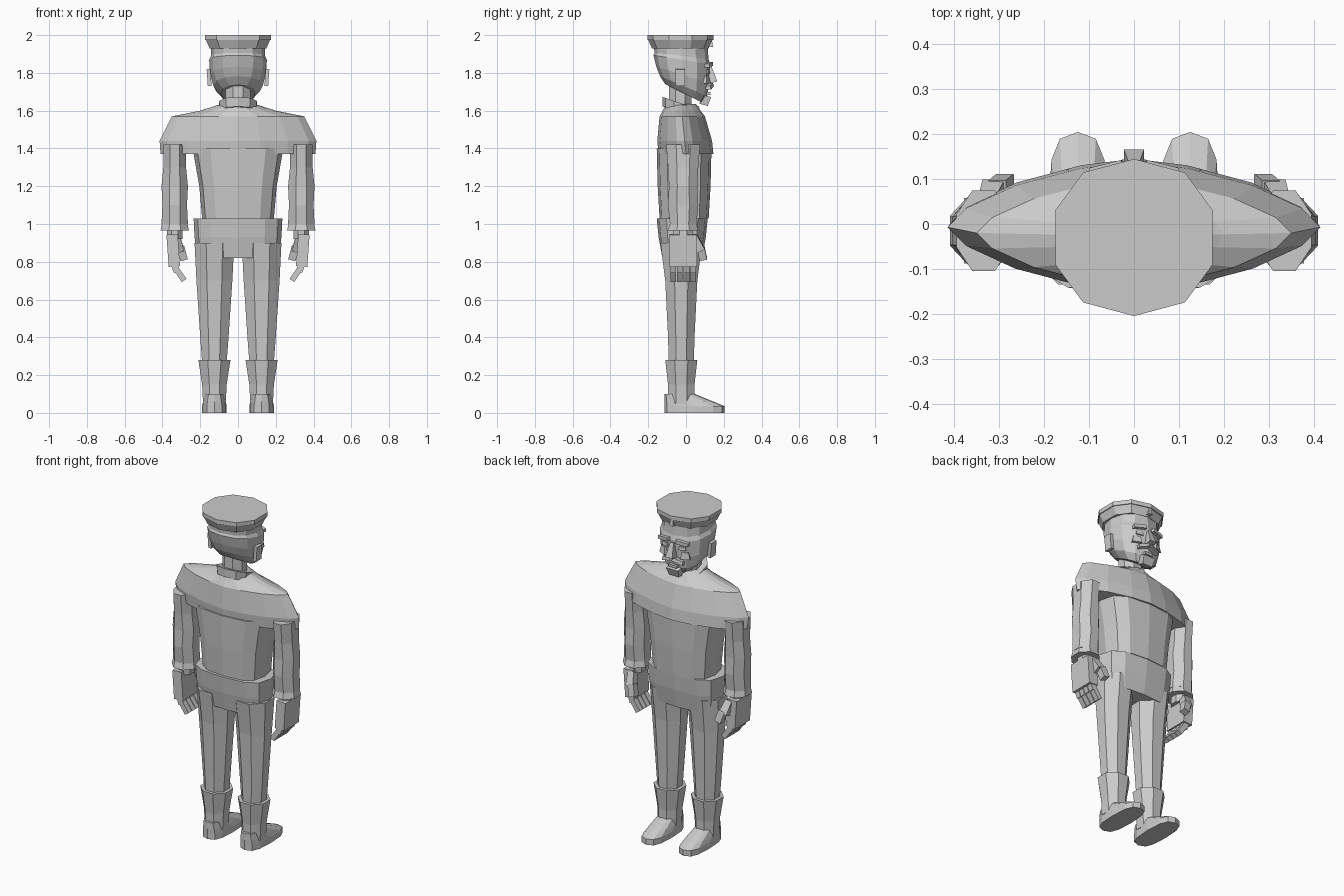
import bpy, bmesh, math
from math import cos, sin, tau, radians, copysign
from mathutils import Vector, Euler

if "Cube" in bpy.data.objects:
    bpy.data.objects.remove(bpy.data.objects["Cube"])

GREY = (0.6, 0.6, 0.6, 1)
mat = bpy.data.materials.new("plain grey")
mat.use_nodes = True
mat.diffuse_color = GREY
mat.node_tree.nodes["Principled BSDF"].inputs["Base Color"].default_value = GREY


def skin(name, rings, pair):
    """Join rings of points into a closed solid; a pair is mirrored across x."""
    bm = bmesh.new()
    loops = [[bm.verts.new(point) for point in ring] for ring in rings]
    for low, high in zip(loops, loops[1:]):
        for i in range(len(low)):
            bm.faces.new((low[i - 1], low[i], high[i], high[i - 1]))
    bm.faces.new(loops[0])
    bm.faces.new(loops[-1])
    bmesh.ops.recalc_face_normals(bm, faces=bm.faces)
    mesh = bpy.data.meshes.new(name)
    bm.to_mesh(mesh)
    bm.free()
    mesh.materials.append(mat)
    part = bpy.data.objects.new(name, mesh)
    bpy.context.collection.objects.link(part)
    if pair:
        mirror = part.modifiers.new("other side", "MIRROR")
        mirror.use_mirror_merge = False


def outline(sides, power=1, phase=0):
    """Unit superellipse: low powers are boxy, high powers are pointed."""
    def bend(value):
        return copysign(abs(value) ** power, value)
    angles = [tau * (i + phase) / sides for i in range(sides)]
    points = [(bend(cos(a)), bend(sin(a))) for a in angles]
    wide = max(x for x, y in points)
    deep = max(y for x, y in points)
    return [(x / wide, y / deep) for x, y in points]


def loft(name, shape, centre, levels, tilt=(0, 0), lean=0, pair=False):
    """Stack a shape at levels of height, half width and half depth."""
    bottom, top = levels[0][0], levels[-1][0]
    rings = []
    for height, width, depth in levels:
        rise = height - bottom
        slope = tilt[0] + (tilt[1] - tilt[0]) * rise / (top - bottom)
        rings.append([(centre[0] + x * width,
                       centre[1] + y * depth + lean * rise,
                       height - slope * y * depth) for x, y in shape])
    skin(name, rings, pair)


def block(name, centre, size, pitch=0, roll=0, yaw=0, taper=1, pair=False):
    """Turned box whose top end is scaled by the taper."""
    turn = Euler((radians(pitch), radians(roll), radians(yaw))).to_matrix()
    rings = []
    for end, scale in ((-1, 1), (1, taper)):
        corners = [(x * scale, y * scale, end) for x, y in SQUARE]
        rings.append([Vector(centre) + turn @ (Vector(c) * Vector(size) / 2)
                      for c in corners])
    skin(name, rings, pair)


SQUARE = outline(sides=4, phase=0.5)
OCTAGON = outline(sides=8, phase=0.5)
LENS = outline(sides=16, power=1.3)
BOXY = outline(sides=12, power=0.7)
SKULL = outline(sides=12, power=0.9)
CROWN = outline(sides=10, power=0.9, phase=0.5)

# Shared landmarks
HEM, ARMPIT, SHOULDER, CAP_TOP = 1.03, 1.37, 1.57, 2
ARM = (0.335, -0.015)
LEG = (0.125, -0.025)
SPINE = (0, -0.01)
NECK = (0, -0.03)

# Jacket: wide lens-shaped shoulders over a narrower trunk
loft("jacket_shoulders", LENS, (0, 0),
     [(ARMPIT, 0.41, 0.145), (1.44, 0.415, 0.145), (SHOULDER, 0.35, 0.12),
      (1.6, 0.2, 0.1), (1.635, 0.09, 0.08)], lean=-0.1)
loft("jacket_trunk", BOXY, SPINE,
     [(HEM, 0.19, 0.13), (1.2, 0.205, 0.14), (1.4, 0.24, 0.145)])
loft("collar", CROWN, NECK,
     [(1.59, 0.095, 0.095), (1.64, 0.1, 0.095)], tilt=(0.35, 0.35))
block("collar_clasp", centre=(0, 0.06, 1.6), size=(0.05, 0.03, 0.05), taper=0.6)

# Sleeves and cuffs
loft("sleeves", OCTAGON, ARM,
     [(1.42, 0.06, 0.09), (1.3, 0.06, 0.08), (1.2, 0.07, 0.075),
      (1.1, 0.065, 0.08), (1, 0.07, 0.07)], pair=True)
loft("cuffs", OCTAGON, ARM,
     [(0.965, 0.075, 0.08), (1, 0.068, 0.07)], pair=True)

# Hands: palm, two-part thumb and four curled fingers
loft("wrists", OCTAGON, ARM, [(0.92, 0.04, 0.05), (1, 0.04, 0.05)], pair=True)
block("palms", centre=(0.343, -0.015, 0.86), size=(0.06, 0.145, 0.17),
      roll=4, pair=True)
for finger in range(4):
    y = ARM[1] + (finger - 1.5) * 0.035
    block(f"finger_{finger}_knuckles", centre=(0.335, y, 0.78),
          size=(0.035, 0.03, 0.07), roll=20, pair=True)
    block(f"finger_{finger}_tips", centre=(0.305, y, 0.73),
          size=(0.03, 0.03, 0.07), roll=35, pair=True)
block("thumb_bases", centre=(0.318, 0.06, 0.895), size=(0.05, 0.05, 0.08),
      pitch=25, roll=12, taper=0.8, pair=True)
block("thumb_tips", centre=(0.295, 0.085, 0.845), size=(0.04, 0.04, 0.07),
      pitch=12, roll=15, pair=True)

# Hips and trousers
loft("hips", BOXY, (0, -0.02),
     [(0.82, 0.215, 0.105), (0.93, 0.23, 0.125), (HEM, 0.235, 0.135)])
loft("trouser_legs", OCTAGON, LEG,
     [(0.2, 0.06, 0.065), (0.4, 0.075, 0.07), (0.7, 0.095, 0.085),
      (0.9, 0.105, 0.11)], pair=True)

# Boots: flared shaft, flat sole and an instep sloping back to the ankle
loft("boot_shafts", OCTAGON, LEG,
     [(0.05, 0.06, 0.07), (0.15, 0.065, 0.07), (0.28, 0.085, 0.085)], pair=True)
loft("boot_soles", BOXY, (LEG[0], 0.045),
     [(0, 0.065, 0.16), (0.035, 0.065, 0.16)], pair=True)
loft("boot_insteps", BOXY, (LEG[0], 0.045),
     [(0.035, 0.065, 0.16), (0.06, 0.06, 0.13), (0.1, 0.05, 0.08)],
     lean=-1.2, pair=True)

# Neck and head, with the jaw tilted down toward the chin
loft("neck", OCTAGON, NECK, [(1.58, 0.065, 0.06), (1.76, 0.065, 0.06)])
loft("head", SKULL, SPINE,
     [(1.69, 0.09, 0.1), (1.73, 0.13, 0.125), (1.79, 0.148, 0.14),
      (1.87, 0.153, 0.15), (1.89, 0.143, 0.143), (1.95, 0.143, 0.143)],
     tilt=(0.5, 0), lean=-0.07)

# Peakless cap with a flaring band
loft("cap_band", CROWN, NECK, [(1.93, 0.15, 0.15), (1.975, 0.17, 0.17)])
loft("cap_crown", CROWN, NECK, [(1.975, 0.175, 0.175), (CAP_TOP, 0.175, 0.175)])
block("cap_badge", centre=(0, 0.13, 1.96), size=(0.025, 0.025, 0.045), taper=0.5)

# Face
block("ears", centre=(0.153, -0.03, 1.775), size=(0.02, 0.05, 0.09),
      roll=4, pair=True)
block("brows", centre=(0.058, 0.112, 1.843), size=(0.075, 0.045, 0.02),
      roll=8, yaw=-14, pair=True)
block("eyes", centre=(0.056, 0.112, 1.807), size=(0.045, 0.02, 0.02),
      yaw=-14, taper=0.8, pair=True)
block("cheeks", centre=(0.068, 0.1, 1.765), size=(0.055, 0.045, 0.04),
      yaw=-24, taper=0.7, pair=True)
block("nose", centre=(0, 0.13, 1.79), size=(0.045, 0.055, 0.085),
      pitch=12, taper=0.5)
block("moustache", centre=(0.035, 0.12, 1.73), size=(0.07, 0.04, 0.02),
      roll=16, yaw=-14, taper=0.8, pair=True)
block("lower_lip", centre=(0, 0.115, 1.69), size=(0.055, 0.03, 0.015))
block("chin", centre=(0, 0.1, 1.655), size=(0.065, 0.045, 0.05),
      pitch=-15, taper=1.25)
